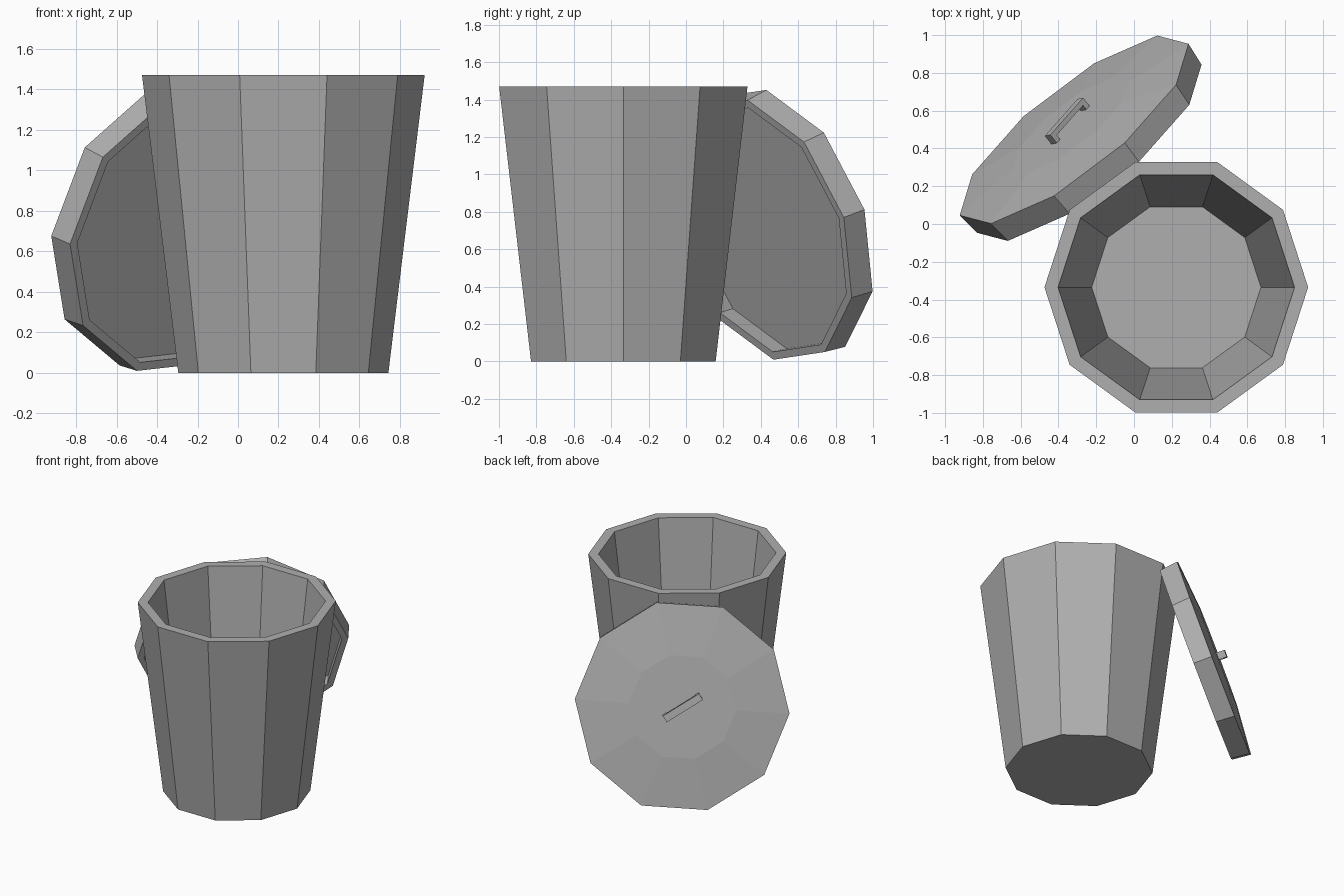
import bpy, bmesh
from math import cos, sin, radians, pi
from mathutils import Vector, Matrix

if "Cube" in bpy.data.objects:
    bpy.data.objects.remove(bpy.data.objects["Cube"])

SIDES = 10

grey = bpy.data.materials.new("dark_grey")
grey.diffuse_color = (0.43, 0.43, 0.43, 1)
grey.use_nodes = True
grey.node_tree.nodes["Principled BSDF"].inputs["Base Color"].default_value = grey.diffuse_color


def lathe(name, profile, matrix):
    """Ten-sided turned shell from (radius, height) points, capped at both ends."""
    bm = bmesh.new()
    rings = [[bm.verts.new((r * cos(2 * pi * i / SIDES), r * sin(2 * pi * i / SIDES), z))
              for i in range(SIDES)] for r, z in profile]
    for a, b in zip(rings, rings[1:]):
        for i in range(SIDES):
            j = (i + 1) % SIDES
            bm.faces.new((a[i], a[j], b[j], b[i]))
    bm.faces.new(rings[0])
    bm.faces.new(rings[-1])
    return finish(name, bm, matrix)


def finish(name, bm, matrix):
    bmesh.ops.recalc_face_normals(bm, faces=bm.faces)
    mesh = bpy.data.meshes.new(name)
    bm.to_mesh(mesh)
    bm.free()
    mesh.materials.append(grey)
    obj = bpy.data.objects.new(name, mesh)
    obj.matrix_world = matrix
    bpy.context.collection.objects.link(obj)
    return obj


# Tapered open bin with thick wall and floor
lathe("bin_body", [(0.448, 0.07), (0.626, 1.47), (0.698, 1.47), (0.519, 0)],
      Matrix.Translation((0.224, -0.335, 0)))

# Frame of the lid leaning on the bin: axis points outward and slightly up
normal = Vector((-0.594, 0.747, 0.299)).normalized()
level = Vector((normal.y, -normal.x, 0)).normalized()
uphill = normal.cross(level)
if uphill.z < 0:
    uphill.negate()
turn = radians(-30.6)
x_axis = level * cos(turn) + uphill * sin(turn)
y_axis = normal.cross(x_axis)
lid_frame = Matrix((x_axis, y_axis, normal)).transposed().to_4x4()
lid_frame.translation = (-0.317, 0.50, 0.744)

# Shallow domed lid, hollow with a flat underside
lathe("lid", [(0.715, -0.035), (0.70, -0.136),
              (0.745, -0.136), (0.76, 0), (0.38, 0.032)], lid_frame)

# Bracket handle: U profile extruded across its width
outline = [(-0.15, 0.025), (-0.15, 0.09), (0.15, 0.09), (0.15, 0.025),
           (0.12, 0.025), (0.12, 0.062), (-0.12, 0.062), (-0.12, 0.025)]
bm = bmesh.new()
face = bm.faces.new([bm.verts.new((x, -0.026, z)) for x, z in outline])
side = bmesh.ops.extrude_face_region(bm, geom=[face], use_keep_orig=True)
moved = [v for v in side["geom"] if isinstance(v, bmesh.types.BMVert)]
bmesh.ops.translate(bm, verts=moved, vec=(0, 0.052, 0))
finish("lid_handle", bm, lid_frame)
